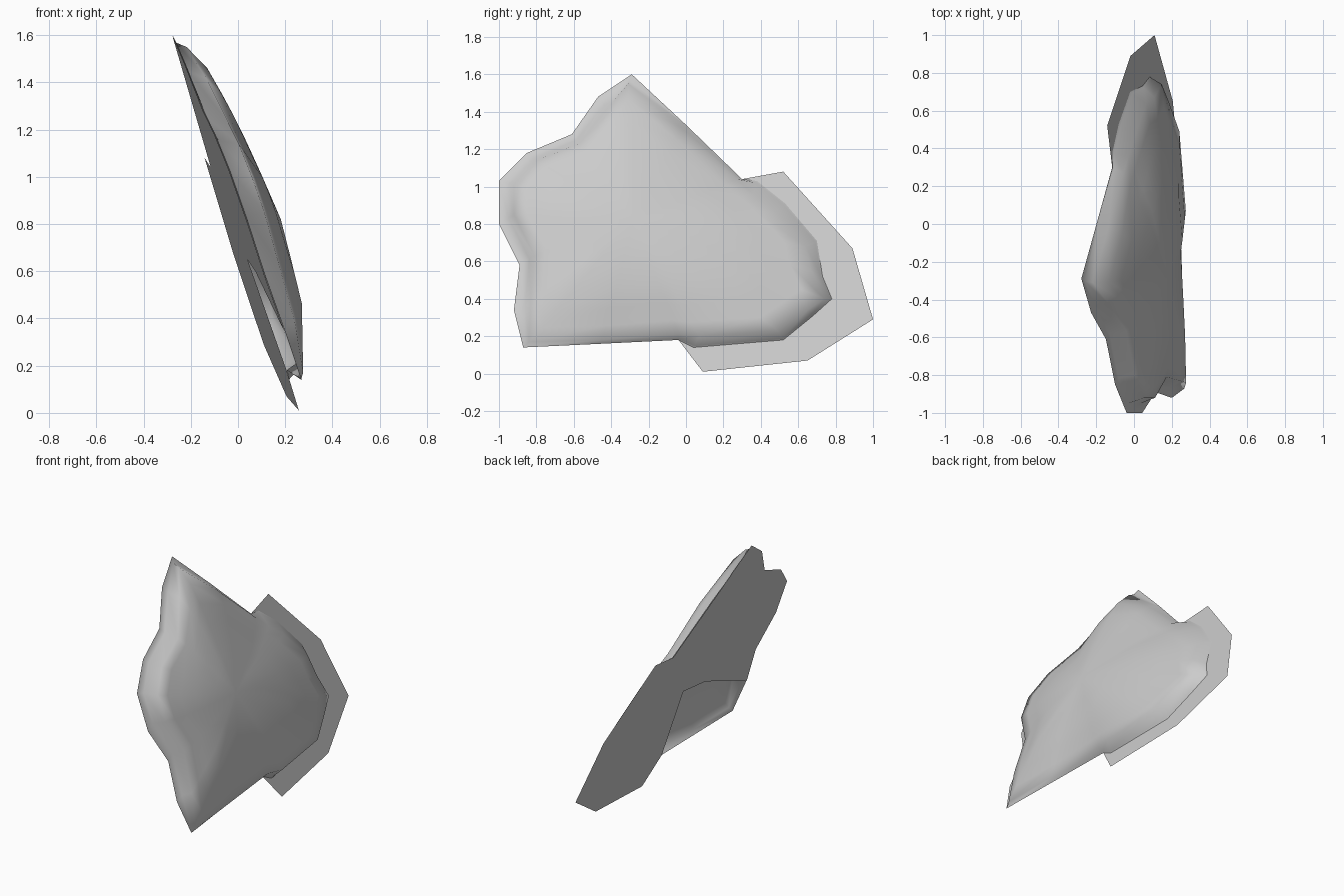
import bpy, bmesh, math
from mathutils import Vector

cube = bpy.data.objects.get("Cube")
if cube:
    bpy.data.objects.remove(cube, do_unlink=True)

# One plain grey for the whole model
grey = bpy.data.materials.new("plain_grey")
grey.use_nodes = True
colour = (0.6, 0.6, 0.6, 1)
grey.diffuse_color = colour
grey.node_tree.nodes["Principled BSDF"].inputs["Base Color"].default_value = colour


def on_plane(y, z, height=0.0):
    """Point on the leaning base plane, raised along x by height."""
    return Vector((0.2685 - 0.056 * y - 0.351 * z + height, y, z))


def make_object(name, bm):
    """Turn the bmesh into an object whose faces point towards +x."""
    bmesh.ops.recalc_face_normals(bm, faces=bm.faces)
    if sum(f.normal.x for f in bm.faces) < 0:
        bmesh.ops.reverse_faces(bm, faces=bm.faces)
    mesh = bpy.data.meshes.new(name)
    bm.to_mesh(mesh)
    bm.free()
    mesh.materials.append(grey)
    obj = bpy.data.objects.new(name, mesh)
    bpy.context.collection.objects.link(obj)
    return obj


# Outer rim of the domed shell, lying on the base plane (y, z)
scalloped_rim = [(-.29, 1.6), (-.47, 1.48), (-.61, 1.28), (-.85, 1.18), (-1, 1.03),
                 (-1, .8), (-.89, .58), (-.92, .34)]
lower_rim = [(-.87, .14), (-.45, .16), (-.04, .18)]
flange_side_rim = [(.04, .14), (.52, .18), (.68, .31), (.78, .4), (.73, .52),
                   (.7, .71), (.53, .91), (.38, 1.03)]
upper_rim = [(.3, 1.04), (0, 1.33)]
rim = scalloped_rim + lower_rim + flange_side_rim + upper_rim

# Raised ridge inside the rim (y, z, height)
ridge = [(-.31, 1.55, .04), (-.42, 1.42, .07), (-.57, 1.23, .09), (-.8, 1.14, .09),
         (-.92, 1.01, .09), (-.92, .85, .09), (-.81, .63, .08), (-.83, .38, .06),
         (-.84, .17, .02), (-.45, .18, .03), (-.04, .21, .05), (.07, .2, .08),
         (.49, .23, .08), (.65, .34, .07), (.74, .4, .06), (.67, .55, .07),
         (.64, .68, .07), (.47, .87, .07), (.36, .96, .06), (.27, 1.04, .055),
         (-.02, 1.31, .055)]
apex = (-.28, .82, .185)


def wall_foot(edge, crest):
    """Foot of the steep wall; the scalloped side keeps a flat margin."""
    share = 0.65 if edge in scalloped_rim else 0.15
    y, z = (e + (c - e) * share for e, c in zip(edge, crest))
    return on_plane(y, z, crest[2] * 0.1)


def toward_apex(crest, t):
    y, z, h = crest
    rise = t ** 0.45 if z > 1.3 else min(1.5 * t, 0.42 + 0.58 * t)
    return on_plane(y + (apex[0] - y) * t, z + (apex[1] - z) * t,
                    h + (apex[2] - h) * rise)


# Domed shell: rim, wall foot, ridge and shrinking rings up to the apex
bm = bmesh.new()
rings = [[bm.verts.new(on_plane(y, z)) for y, z in rim],
         [bm.verts.new(wall_foot(e, c)) for e, c in zip(rim, ridge)]]
for t in (0, 0.12, 0.27, 0.45, 0.7):
    rings.append([bm.verts.new(toward_apex(c, t)) for c in ridge])
top = bm.verts.new(on_plane(*apex))
count = len(rim)
for i in range(count):
    j = (i + 1) % count
    for outer, inner in zip(rings, rings[1:]):
        bm.faces.new((outer[i], outer[j], inner[j], inner[i]))
    bm.faces.new((rings[-1][i], rings[-1][j], top))
shell = make_object("domed_shell", bm)
bpy.ops.object.select_all(action="DESELECT")
shell.select_set(True)
bpy.context.view_layer.objects.active = shell
bpy.ops.object.shade_smooth_by_angle(angle=math.radians(80))

# Flat back sheet with a projecting flange and an open lower corner
flange_edge = [(.52, 1.08), (.89, .67), (1, .29), (.65, .07), (.09, .01), (-.04, .18)]
opening_edge = [(-.03, .65), (-.31, .6)]
outline = flange_edge + opening_edge + scalloped_rim[::-1] + upper_rim[:1]
bm = bmesh.new()
sheet = bm.faces.new([bm.verts.new(on_plane(y, z, -0.002)) for y, z in outline])
bmesh.ops.triangulate(bm, faces=[sheet])
make_object("back_sheet_and_flange", bm)
